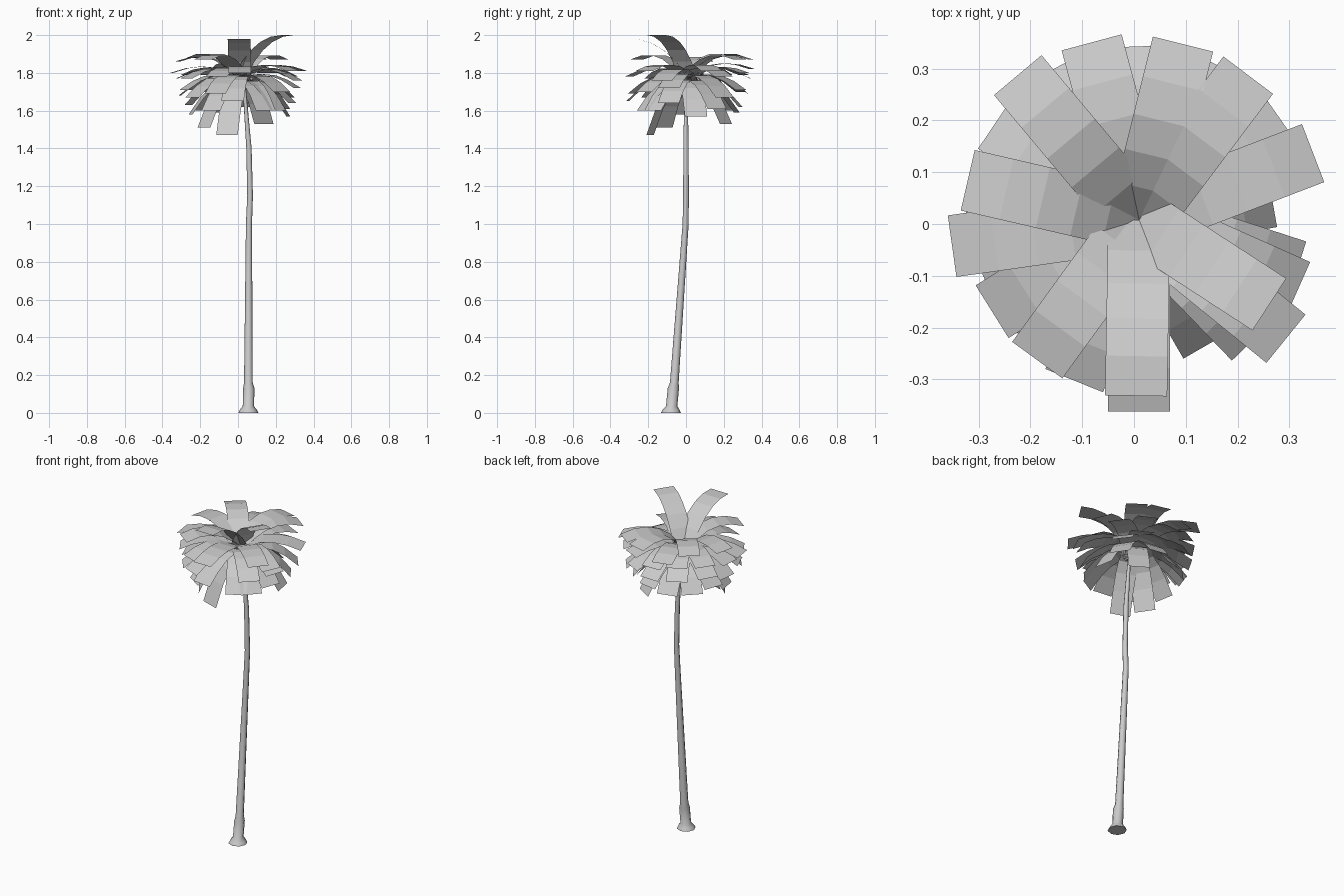
import bpy, bmesh, math
from mathutils import Vector

cube = bpy.data.objects.get("Cube")
if cube:
    bpy.data.objects.remove(cube)

grey = bpy.data.materials.new("light grey")
grey.use_nodes = True
colour = (0.6, 0.6, 0.6, 1)
grey.diffuse_color = colour
grey.node_tree.nodes["Principled BSDF"].inputs["Base Color"].default_value = colour


def make_object(name, bm):
    mesh = bpy.data.meshes.new(name)
    bm.to_mesh(mesh)
    bm.free()
    mesh.materials.append(grey)
    obj = bpy.data.objects.new(name, mesh)
    bpy.context.collection.objects.link(obj)
    return obj


# Trunk: eight-sided rings (x, y, z, radius) along a leaning line
def build_trunk(rings, sides=8):
    bm = bmesh.new()
    loops = []
    for x, y, z, r in rings:
        angles = [math.tau * i / sides for i in range(sides)]
        loops.append([bm.verts.new((x + r * math.cos(a), y + r * math.sin(a), z))
                      for a in angles])
    for low, high in zip(loops, loops[1:]):
        for i in range(sides):
            j = (i + 1) % sides
            bm.faces.new((low[i], low[j], high[j], high[i]))
    bm.faces.new(loops[0][::-1])
    bm.faces.new(loops[-1])
    trunk = make_object("trunk", bm)
    bpy.context.view_layer.objects.active = trunk
    trunk.select_set(True)
    bpy.ops.object.shade_smooth_by_angle(angle=math.radians(50))
    trunk.select_set(False)


build_trunk([
    (.055, -.08, 0, .053), (.055, -.079, .015, .046), (.055, -.076, .035, .03),
    (.057, -.067, .13, .03), (.055, -.062, .16, .023), (.058, -.002, 1, .016),
    (.064, 0, 1.15, .015), (.058, 0, 1.4, .014), (.035, 0, 1.7, .009),
    (.02, .005, 1.78, .009)])

# Fronds: flat strips of constant width, arched from the crown centre
crown = Vector((.01, .008, 1.75))
half_width = .06
segments = 5


def build_frond(name, azimuth, reach, tip_z, arch, root_z=0.0):
    a = math.radians(azimuth)
    out = Vector((math.cos(a), math.sin(a), 0))
    side = Vector((-out.y, out.x, 0)) * half_width
    root = crown + Vector((0, 0, root_z))
    tip = crown + out * reach
    tip.z = tip_z
    bend = crown + out * reach * .42
    bend.z = arch
    bm = bmesh.new()
    rows = []
    for i in range(segments + 1):
        t = i / segments
        p = root * (1 - t) ** 2 + bend * 2 * t * (1 - t) + tip * t * t
        rows.append((bm.verts.new(p - side), bm.verts.new(p + side)))
    for (a0, b0), (a1, b1) in zip(rows, rows[1:]):
        bm.faces.new((a0, a1, b1, b0))
    make_object(name, bm)


# Two tall fronds at the front
build_frond("tall_frond_left", -33, .30, 2.0, 2.0, .03)
build_frond("tall_frond_front", -91, .34, 1.98, 2.0, .03)

# Upper tier: spreading nearly level (azimuth, reach, tip height)
upper = [(21, .36, 1.81), (53, .35, 1.87), (76, .35, 1.87), (105, .355, 1.82),
         (130, .365, 1.88), (167, .34, 1.86), (188, .365, 1.80), (234, .335, 1.87),
         (270, .37, 1.80), (-39, .365, 1.81)]
for n, (azimuth, reach, z) in enumerate(upper):
    build_frond(f"upper_frond_{n}", azimuth, reach, z, z + .08, .02)

# Spreading tier: level at the crown, dipping at the tips
spreading = [(35, 1.78), (64, 1.80), (92, 1.77), (118, 1.79), (146, 1.79),
             (175, 1.77), (212, 1.77), (248, 1.78), (-24, 1.76)]
for n, (azimuth, z) in enumerate(spreading):
    build_frond(f"spreading_frond_{n}", azimuth, .335, z, 1.88, .01)

# Middle tier: drooping
middle = [(-18, 1.72), (38, 1.67), (62, 1.71), (88, 1.69), (118, 1.70),
          (150, 1.71), (174, 1.68), (202, 1.71), (218, 1.67), (246, 1.69),
          (263, 1.65), (-46, 1.70)]
for n, (azimuth, z) in enumerate(middle):
    build_frond(f"middle_frond_{n}", azimuth, .32, z, 1.85)

# Lower tier: hanging steeply
lower = [(-42, 1.60), (-20, 1.64), (10, 1.57), (34, 1.61), (58, 1.53), (80, 1.62),
         (105, 1.59), (135, 1.60), (160, 1.63), (190, 1.58), (214, 1.51),
         (236, 1.60), (251, 1.47), (-60, 1.60)]
for n, (azimuth, z) in enumerate(lower):
    reach = .21 + (z - 1.47) * .5
    build_frond(f"lower_frond_{n}", azimuth, reach, z, 1.83, -.02)
